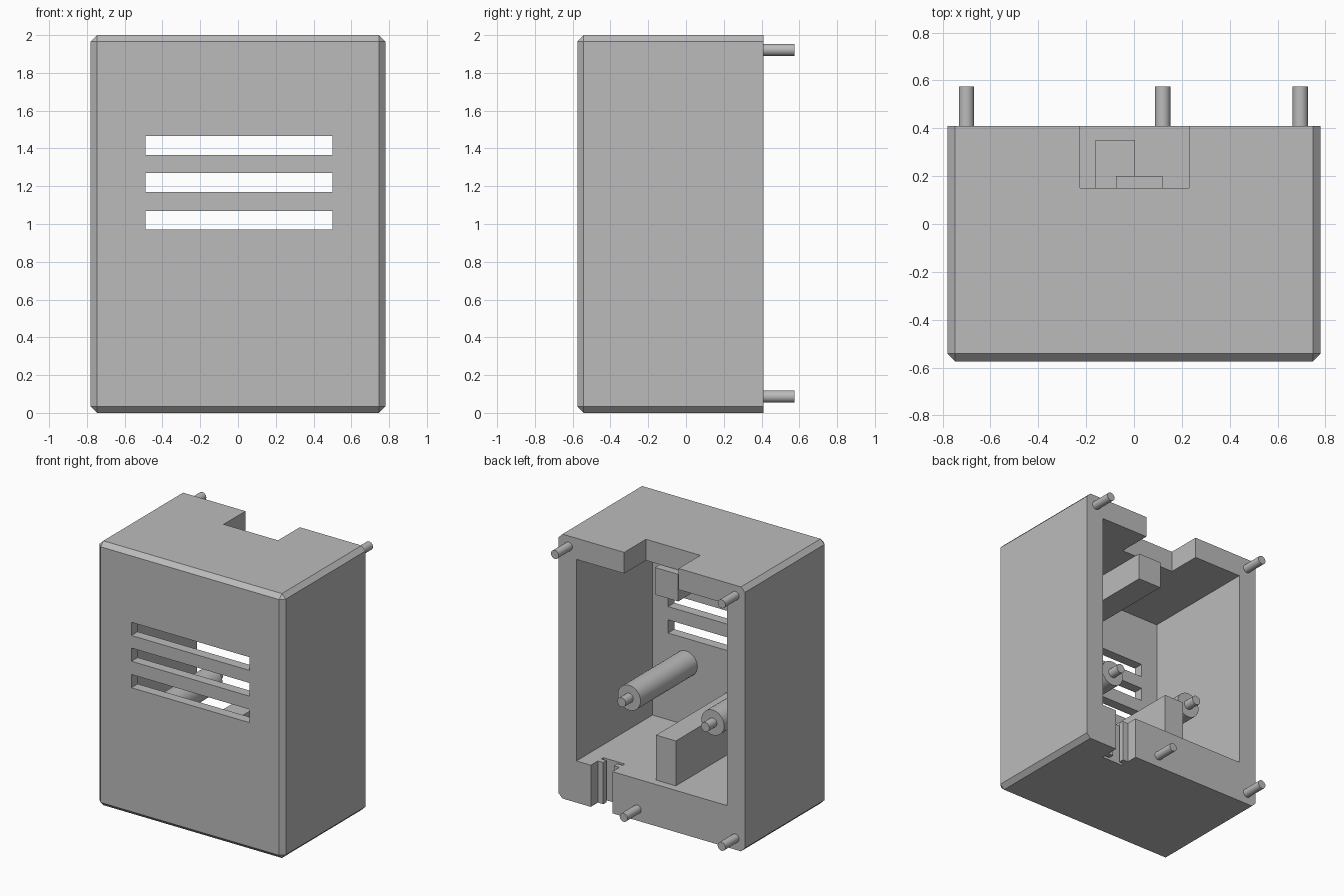
import bpy, bmesh, math
from mathutils import Matrix

cube = bpy.data.objects.get("Cube")
if cube:
    bpy.data.objects.remove(cube, do_unlink=True)

GREY = (0.5, 0.5, 0.5, 1.0)
plastic = bpy.data.materials.new("grey_plastic")
plastic.use_nodes = True
plastic.diffuse_color = GREY
plastic.node_tree.nodes["Principled BSDF"].inputs["Base Color"].default_value = GREY

BACK = 0.41       # open rim
FRONT = -0.575    # outer front face
INNER = -0.50     # inside of the front wall
FLOOR, CEILING = 0.315, 1.84


def finish(name, bm):
    mesh = bpy.data.meshes.new(name)
    bm.to_mesh(mesh)
    bm.free()
    mesh.materials.append(plastic)
    obj = bpy.data.objects.new(name, mesh)
    bpy.context.collection.objects.link(obj)
    return obj


def box(name, xs, ys, zs, chamfer=0):
    bm = bmesh.new()
    bmesh.ops.create_cube(bm, size=1)
    for v in bm.verts:
        for i, (lo, hi) in enumerate((xs, ys, zs)):
            v.co[i] = hi if v.co[i] > 0 else lo
    if chamfer:
        # every edge except those around the open back
        edges = [e for e in bm.edges if min(v.co.y for v in e.verts) < BACK - 0.01]
        bmesh.ops.bevel(bm, geom=edges, offset=chamfer, segments=1, affect='EDGES')
    return finish(name, bm)


def rod(name, x, z, y0, y1, radius):
    bm = bmesh.new()
    place = Matrix.Translation((x, (y0 + y1) / 2, z)) @ Matrix.Rotation(math.pi / 2, 4, 'X')
    bmesh.ops.create_cone(bm, cap_ends=True, segments=32, radius1=radius,
                          radius2=radius, depth=y1 - y0, matrix=place)
    obj = finish(name, bm)
    bpy.ops.object.select_all(action='DESELECT')
    obj.select_set(True)
    bpy.context.view_layer.objects.active = obj
    bpy.ops.object.shade_smooth_by_angle(angle=math.radians(40))
    return obj


def cut(target, xs, ys, zs):
    cutter = box("cutter", xs, ys, zs)
    cutter.hide_render = True
    mod = target.modifiers.new("cut", 'BOOLEAN')
    mod.operation = 'DIFFERENCE'
    mod.solver = 'EXACT'
    mod.object = cutter
    bpy.context.view_layer.update()
    graph = bpy.context.evaluated_depsgraph_get()
    result = bpy.data.meshes.new_from_object(target.evaluated_get(graph))
    target.modifiers.clear()
    target.data = result
    bpy.data.objects.remove(cutter, do_unlink=True)


# Chamfered housing, hollow and open at the back
housing = box("housing", (-0.78, 0.78), (FRONT, BACK), (0, 2), chamfer=0.033)
cut(housing, (-0.63, 0.63), (INNER, 0.6), (FLOOR, CEILING))

# Three vent slots through the front wall
for z in (0.97, 1.17, 1.365):
    cut(housing, (-0.49, 0.50), (-0.7, -0.4), (z, z + 0.1))

# Notch in the top wall and cable notch in the bottom wall
cut(housing, (-0.225, 0.23), (0.15, 0.6), (1.7, 2.1))
cut(housing, (0.33, 0.51), (0.26, 0.6), (-0.1, 0.4))

# Cable grip ridges on both sides of the bottom notch
for side, xs in (("left", (0.465, 0.52)), ("right", (0.32, 0.375))):
    box("cable_grip_" + side, xs, (0.285, 0.325), (0.0, FLOOR))

# Bars running back from the front wall, on the floor and under the ceiling
box("floor_bar", (-0.16, 0.005), (INNER - 0.01, 0.35), (FLOOR - 0.01, 0.655))
box("ceiling_bar", (-0.075, 0.12), (INNER - 0.01, 0.20), (1.63, CEILING - 0.005))

# Mounting posts with thin tips
for side, x in (("left", 0.35), ("right", -0.35)):
    rod("post_" + side, x, 0.78, INNER - 0.01, 0.18, 0.095)
    rod("post_tip_" + side, x, 0.78, 0.17, 0.27, 0.035)

# Locating pegs on the back rim
pegs = {"top_left": (0.695, 1.922), "top_right": (-0.70, 1.922),
        "bottom_middle": (0.12, 0.087), "bottom_right": (-0.70, 0.087)}
for place, (x, z) in pegs.items():
    rod("peg_" + place, x, z, BACK - 0.01, 0.575, 0.032)
